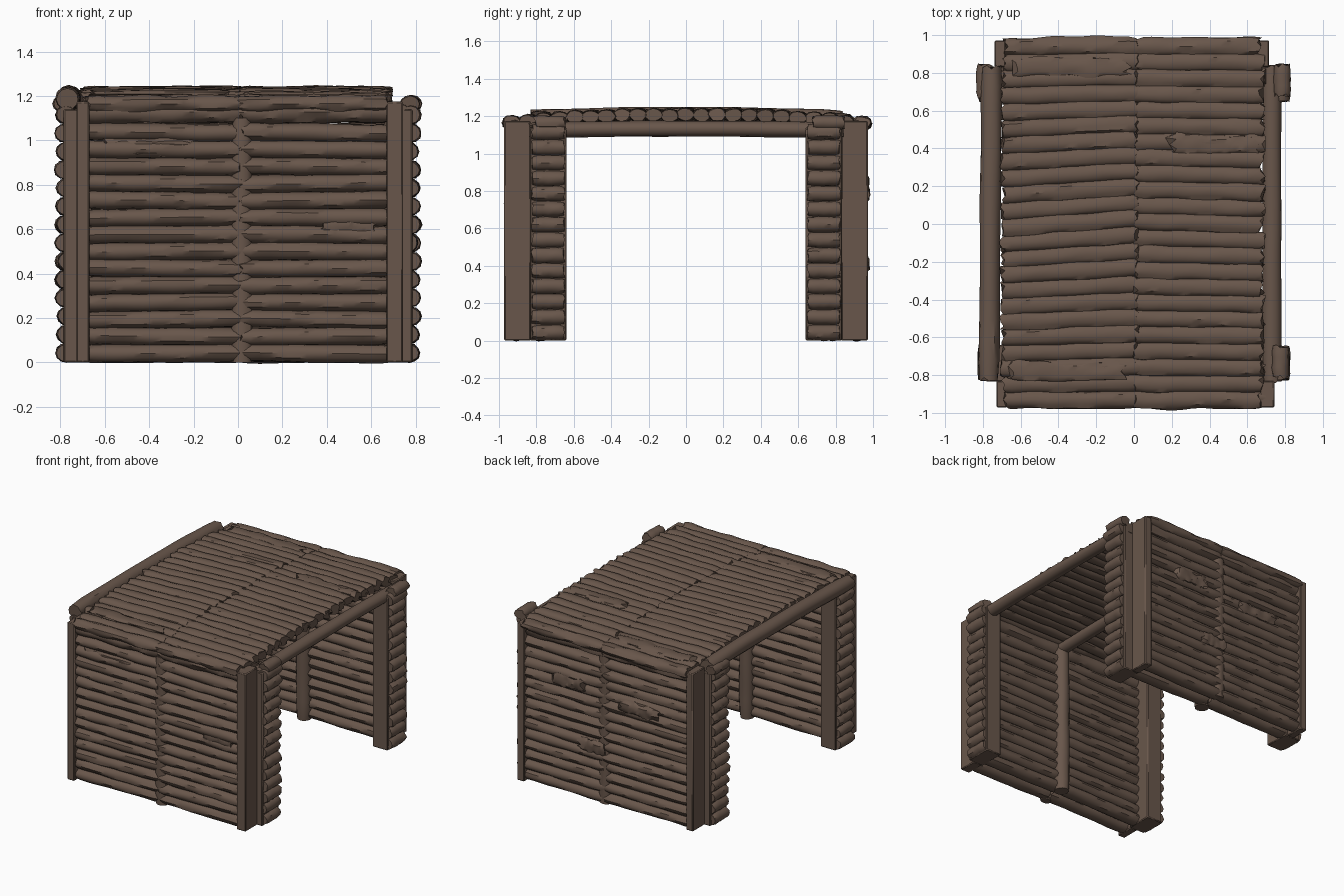
import bpy, bmesh, math, random
from mathutils import Vector, noise

random.seed(7)
if "Cube" in bpy.data.objects:
    bpy.data.objects.remove(bpy.data.objects["Cube"], do_unlink=True)

wood = bpy.data.materials.new("weathered brown wood")
wood.use_nodes = True
COLOUR = (0.14, 0.094, 0.07, 1)
wood.diffuse_color = COLOUR
bsdf = next(n for n in wood.node_tree.nodes if n.type == 'BSDF_PRINCIPLED')
bsdf.inputs["Base Color"].default_value = COLOUR
bsdf.inputs["Roughness"].default_value = 0.9


def finish(bm, name):
    """Turn a bmesh into a named wooden object."""
    bmesh.ops.recalc_face_normals(bm, faces=bm.faces)
    mesh = bpy.data.meshes.new(name)
    bm.to_mesh(mesh)
    bm.free()
    mesh.materials.append(wood)
    obj = bpy.data.objects.new(name, mesh)
    bpy.context.collection.objects.link(obj)
    bpy.ops.object.select_all(action='DESELECT')
    obj.select_set(True)
    bpy.context.view_layer.objects.active = obj
    bpy.ops.object.shade_smooth_by_angle(angle=math.radians(40))
    return obj


def add_log(bm, a, b, width, height, rough=0.06, ragged=0.012, sides=12, steps=16, arch=0):
    """Bark-covered log from a to b; width is the horizontal radius."""
    a, b = Vector(a), Vector(b)
    axis = (b - a).normalized()
    up = Vector((0, 0, 1)) if abs(axis.z) < 0.7 else Vector((0, 1, 0))
    side = axis.cross(up).normalized()
    up = side.cross(axis)
    seed = random.uniform(0, 50)
    rings = []
    for i in range(steps + 1):
        t = i / steps
        centre = a.lerp(b, t) + up * arch * (1 - (2 * t - 1) ** 2)
        end = i in (0, steps)
        ring = []
        for j in range(sides):
            ang = math.tau * j / sides
            c, s = math.cos(ang), math.sin(ang)
            n = noise.noise(Vector((t * 5 + seed, c * 1.5, s * 1.5 + seed)))
            k = (0.9 if end else 1) * (1 + rough * 2 * n)
            p = centre + side * c * width * k + up * s * height * k
            if end:
                p += axis * random.uniform(-ragged, ragged)
            ring.append(bm.verts.new(p))
        rings.append(ring)
    for r, q in zip(rings, rings[1:]):
        for j in range(sides):
            k = (j + 1) % sides
            bm.faces.new((r[j], r[k], q[k], q[j]))
    bm.faces.new(rings[0])
    bm.faces.new(rings[-1])


def log(name, a, b, width, height, **options):
    bm = bmesh.new()
    add_log(bm, a, b, width, height, **options)
    return finish(bm, name)


def box(name, x, y, z, bevel=0.006):
    """Squared timber from three (low, high) ranges."""
    bm = bmesh.new()
    bmesh.ops.create_cube(bm, size=1)
    for v in bm.verts:
        v.co = [r[0] if c < 0 else r[1] for c, r in zip(v.co, (x, y, z))]
    bmesh.ops.bevel(bm, geom=bm.edges[:], offset=bevel, segments=1, affect='EDGES')
    return finish(bm, name)


# Inner and outer edge of each outer corner board
BOARDS = {"front_right": (0.67, 0.728), "front_left": (0.668, 0.743),
          "back_right": (0.68, 0.738), "back_left": (0.655, 0.715)}

# Front and back walls: thick stacks of logs, in two panels that meet at the centre
for label, f in (("front", -1), ("back", 1)):
    for half, x0, x1 in (("right", -0.69, 0.012), ("left", 0.015, 0.69)):
        for layer, depth, radius in (("outer", 0.912, 0.052), ("inner", 0.785, 0.052)):
            bm = bmesh.new()
            for i in range(14):
                z = 0.041 + i * 0.0765
                tilt = random.uniform(-0.006, 0.006)
                y = f * (depth + random.uniform(-0.006, 0.006))
                add_log(bm, (x0, y, z + tilt), (x1, y, z - tilt), radius, 0.041)
            # Ragged timber under the eave
            add_log(bm, (x0, f * depth, 1.125), (x1, f * depth, 1.13), 0.052, 0.05, rough=0.12)
            finish(bm, "_".join((label, layer, "wall_logs", half)))
    log(label + "_outer_centre_post", (0.018, f * 0.925, 0), (0.018, f * 0.925, 1.1),
        0.046, 0.032, rough=0.04, ragged=0)
    log(label + "_inner_centre_post", (0.02, f * 0.752, 0), (0.02, f * 0.752, 1.12),
        0.055, 0.055, rough=0.04, ragged=0)

    # Corners: outer board, squared column and stacked log stubs
    for side, s in (("right", -1), ("left", 1)):
        corner = label + "_" + side
        box(corner + "_outer_post", sorted(s * e for e in BOARDS[corner]),
            sorted((f * 0.83, f * 0.972)), (0, 1.175))
        box(corner + "_inner_column", sorted((s * 0.66, s * 0.785)),
            sorted((f * 0.64, f * 0.835)), (0, 1.14))
        bm = bmesh.new()
        for i in range(14):
            z = 0.043 + i * 0.0825
            out = s * (0.772 + random.uniform(-0.008, 0.008))
            add_log(bm, (out, f * 0.652, z), (out, f * 0.822, z), 0.048, 0.043,
                    ragged=0.006, steps=6)
        finish(bm, corner + "_log_stubs")

# Long beams carrying the roof
log("right_eave_beam", (-0.768, -0.82, 1.185), (-0.755, 0.83, 1.185), 0.055, 0.052,
    rough=0.05, arch=0.012)
log("left_eave_beam", (0.73, -0.83, 1.125), (0.73, 0.83, 1.125), 0.05, 0.042,
    rough=0.04, arch=0.008)
log("middle_beam", (0.02, -0.85, 1.125), (0.02, 0.85, 1.125), 0.048, 0.04,
    rough=0.04, arch=0.008)
for label, x, y0, y1 in (("front_left", 0.775, -0.81, -0.65), ("back_left", 0.785, 0.68, 0.84),
                         ("back_right", -0.79, 0.67, 0.84)):
    log(label + "_beam_cap", (x, y0, 1.165), (x, y1, 1.165), 0.045, 0.038, steps=6)


def roof_height(y):
    return 1.203 - 0.05 * abs(y) ** 2.5


# Gently arched roof of cross logs in two halves, the right half laid askew
for half, x0, x1, skew in (("right", -0.7, 0.016, 0.028), ("left", 0.01, 0.685, -0.01)):
    bm = bmesh.new()
    for i in range(23):
        y = -0.93 + i * 0.085
        edge = i in (0, 22)
        lean = 0 if edge else skew * (1 - abs(y))
        z = roof_height(y) + random.uniform(-0.005, 0.005)
        inset = 0.02 if edge else random.uniform(0, 0.012)
        add_log(bm, (x0 + (inset if x0 < -0.1 else 0), y - lean, z),
                (x1 - (inset if x1 > 0.1 else 0), y + lean, z + 0.003),
                0.05, 0.037, rough=0.14 if edge else 0.08, ragged=0.016)
    finish(bm, "roof_logs_" + half)

# Splintered bark pieces left on the walls and roof
bm = bmesh.new()
for x, y, z, length in ((-0.3, 0.955, 0.78, 0.3), (0.3, 0.955, 0.84, 0.25),
                        (0.1, 0.955, 0.41, 0.2), (0.5, -0.935, 0.61, 0.25),
                        (-0.4, -0.93, 0.97, 0.4), (0.42, 0.42, 1.225, 0.45),
                        (-0.35, -0.78, 1.21, 0.6), (-0.33, 0.83, 1.2, 0.6)):
    flat = z > 1.1
    add_log(bm, (x - length / 2, y, z), (x + length / 2, y, z),
            0.05 if flat else 0.025, 0.016 if flat else 0.045, rough=0.25, ragged=0.03)
finish(bm, "splintered_bark")
